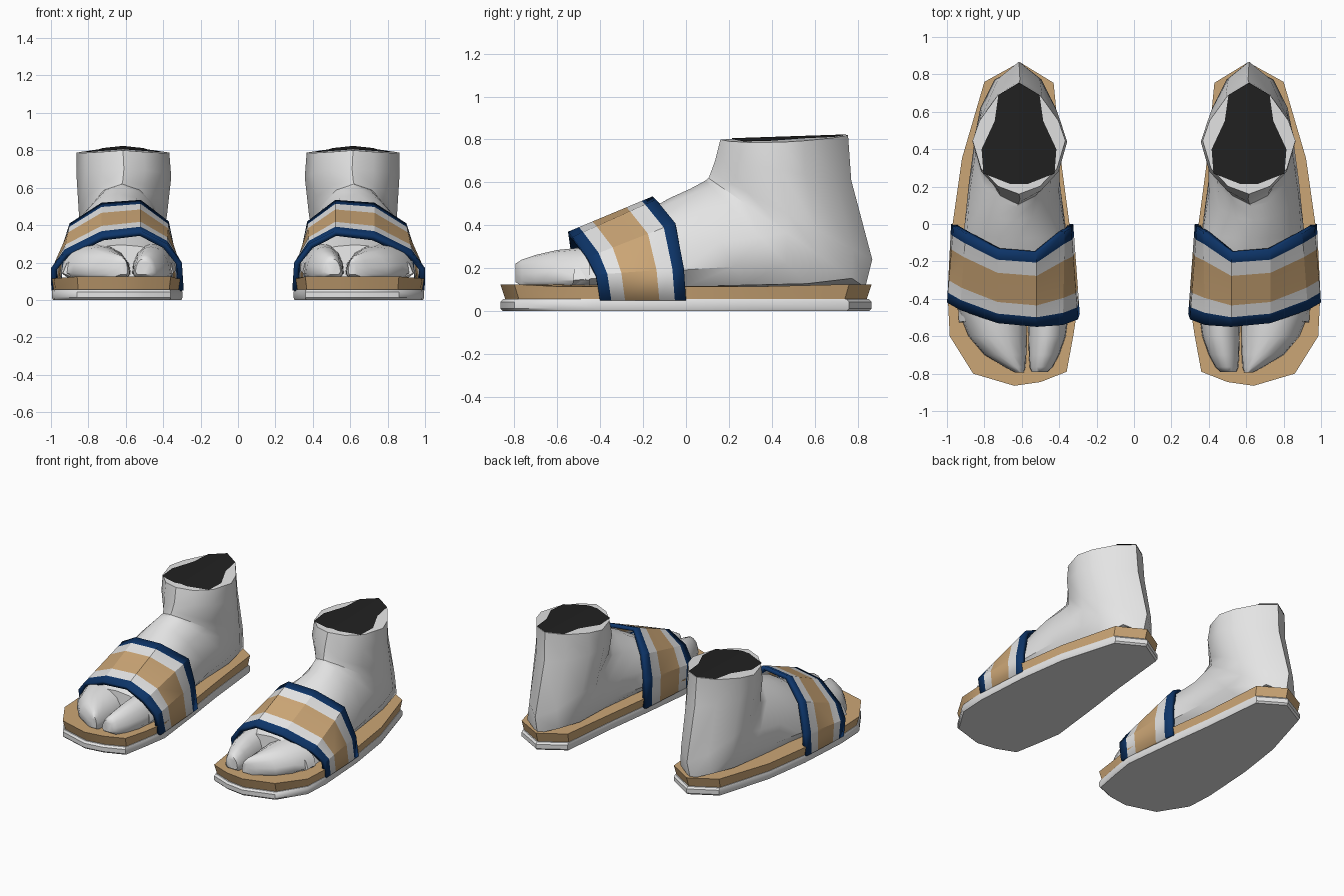
import bpy, bmesh, math
from mathutils import Vector

if "Cube" in bpy.data.objects:
    bpy.data.objects.remove(bpy.data.objects["Cube"])


def material(name, rgb):
    m = bpy.data.materials.new(name)
    m.diffuse_color = (*rgb, 1)
    m.use_nodes = True
    m.node_tree.nodes["Principled BSDF"].inputs["Base Color"].default_value = m.diffuse_color
    return m


WHITE = material("white", (0.78, 0.78, 0.78))
TAN = material("tan", (0.60, 0.38, 0.18))
BLUE = material("navy blue", (0.004, 0.035, 0.14))
BLACK = material("black", (0.015, 0.015, 0.015))


def make(name, verts, faces, mats, side, idx=None, recalc=True, angle=35):
    """Mesh object from points of the +x foot, mirrored when side is -1."""
    me = bpy.data.meshes.new(name)
    me.from_pydata([(x * side, y, z) for x, y, z in verts], [], faces)
    for m in mats:
        me.materials.append(m)
    if idx:
        for p, i in zip(me.polygons, idx):
            p.material_index = i
    bm = bmesh.new()
    bm.from_mesh(me)
    if recalc:
        bmesh.ops.recalc_face_normals(bm, faces=bm.faces)
    elif sum(f.normal.z for f in bm.faces) < 0:
        bmesh.ops.reverse_faces(bm, faces=bm.faces)
    bm.to_mesh(me)
    bm.free()
    ob = bpy.data.objects.new(name, me)
    bpy.context.collection.objects.link(ob)
    bpy.ops.object.select_all(action='DESELECT')
    bpy.context.view_layer.objects.active = ob
    ob.select_set(True)
    bpy.ops.object.shade_smooth_by_angle(angle=math.radians(angle))
    return ob


def loft(rings, caps):
    """Skin closed rings of equal length; caps lists ring numbers to close."""
    n = len(rings[0])
    verts = [p for r in rings for p in r]
    faces = [(i * n + j, i * n + (j + 1) % n, (i + 1) * n + (j + 1) % n, (i + 1) * n + j)
             for i in range(len(rings) - 1) for j in range(n)]
    faces += [tuple(range(c * n, c * n + n)) for c in caps]
    return verts, faces


# Half cross-sections: flat-bottomed for the forefoot, round for the ankle
FLAT = [(0, 0), (.75, 0), (1, .18), (.95, .45), (.72, .76), (.36, .95), (0, 1)]
ROUND = [(0, 0), (.47, .12), (.85, .34), (1, .52), (.82, .77), (.45, .93), (0, 1)]


def section(back, front, cx, hw, skew=0, k=0):
    half = [(a[0] + (b[0] - a[0]) * k, a[1] + (b[1] - a[1]) * k) for a, b in zip(FLAT, ROUND)]
    pts = half + [(-u, v) for u, v in half[-2:0:-1]]
    return [(cx + hw * u + skew * v,
             back[0] + (front[0] - back[0]) * v,
             back[1] + (front[1] - back[1]) * v) for u, v in pts]


def cap_z(x, y):
    """Ankle top: ridge along the middle, falling to both sides."""
    return .80 + .02 * (y - .16) / .6 - .09 * abs(x - .615)


OUTLINE = [(.64, -.865), (.50, -.845), (.36, -.79), (.325, -.6), (.297, -.42),
           (.345, 0), (.385, .3), (.43, .755), (.61, .865), (.80, .76),
           (.92, .35), (.97, 0), (.995, -.4), (.985, -.6), (.86, -.8)]


def outline_ring(z, scale, lift=0):
    return [(.645 + (x - .645) * scale, y * scale, z + lift * (abs(y) > .7))
            for x, y in OUTLINE]


# Strap edges from the outer side over the instep to the inner side
STRAP_FRONT = [(.998, -.40, .05), (1.0, -.42, .17), (.93, -.46, .25), (.73, -.53, .345),
               (.52, -.55, .37), (.38, -.54, .30), (.30, -.51, .20), (.29, -.48, .05)]
STRAP_BACK = [(.978, 0, .05), (.965, -.01, .2), (.90, -.05, .41), (.73, -.14, .52),
              (.52, -.155, .535), (.37, -.04, .42), (.335, -.02, .25), (.325, 0, .05)]
BANDS = [0, .13, .29, .69, .87, 1]

for side, tag in ((1, "right"), (-1, "left")):
    # Layered sole
    v, f = loft([outline_ring(0, .985), outline_ring(.012, 1.0),
                 outline_ring(.043, 1.0), outline_ring(.056, .985)], (0, 3))
    make(tag + "_outsole", v, f, [WHITE], side)
    v, f = loft([outline_ring(.052, .972), outline_ring(.115, 1.0, .01)], (0, 1))
    make(tag + "_footbed", v, f, [TAN], side)

    # Foot, swept from the ball up to the ankle
    rings = [section(*r) for r in (
        ((-.53, .11), (-.51, .295), .645, .295, -.02),
        ((-.40, .11), (-.36, .365), .645, .305, -.04),
        ((-.20, .11), (-.20, .455), .645, .300, -.04),
        ((0.00, .11), (-.08, .525), .64, .275, -.02, .1),
        ((.28, .11), (.02, .57), .64, .250, 0, .2),
        ((.58, .11), (.09, .608), .625, .235, 0, .3),
        ((.835, .11), (.105, .62), .62, .225, 0, .7),
        ((.868, .24), (.115, .645), .615, .235, 0, 1),
        ((.77, .61), (.135, .70), .61, .253, 0, 1),
        ((.755, .815), (.16, .80), .615, .248, 0, 1))]
    rings[-1] = [(x, y, cap_z(x, y)) for x, y, z in rings[-1]]
    v, f = loft(rings, (0,))
    base = 12 * (len(rings) - 1)
    f += [tuple(base + i for i in range(7)), tuple(base + i % 12 for i in range(6, 13))]
    make(tag + "_foot", v, f, [WHITE], side, angle=40)

    # Dark patch on the ankle top
    half = [(0, .755), (.11, .69), (.13, .55), (.20, .40), (.19, .27), (.05, .215), (0, .215)]
    v = [(.615 + s * dx, y, cap_z(.615 + dx, y) + .004) for s in (1, -1) for dx, y in half]
    make(tag + "_ankle_opening", v, [tuple(range(7)), tuple(range(7, 14))], [BLACK],
         side, recalc=False)

    # Toes: y, inner x, outer x, bottom, top
    toe_sets = {
        "big_toe": [(-.45, .345, .568, .11, .30), (-.60, .365, .565, .11, .285),
                    (-.70, .40, .562, .11, .262), (-.765, .435, .558, .118, .24),
                    (-.79, .46, .548, .135, .22)],
        "small_toes": [(-.45, .572, .945, .11, .30), (-.60, .575, .885, .11, .285),
                       (-.70, .576, .80, .11, .262), (-.765, .58, .69, .118, .24),
                       (-.795, .59, .635, .135, .22)]}
    for name, rows in toe_sets.items():
        rings = [section((y, b), (y, t), (x0 + x1) / 2, (x1 - x0) / 2)
                 for y, x0, x1, b, t in rows]
        v, f = loft(rings, (0, len(rings) - 1))
        make(tag + "_" + name, v, f, [WHITE], side, angle=50)

    # Striped strap
    n = len(STRAP_FRONT)
    v = [tuple(Vector(a).lerp(Vector(b), t)) for t in BANDS
         for a, b in zip(STRAP_FRONT, STRAP_BACK)]
    f = [(i * n + j, i * n + j + 1, (i + 1) * n + j + 1, (i + 1) * n + j)
         for i in range(5) for j in range(n - 1)]
    idx = [(0, 1, 2, 1, 0)[i] for i in range(5) for j in range(n - 1)]
    strap = make(tag + "_strap", v, f, [BLUE, WHITE, TAN], side, idx, recalc=False, angle=20)
    thick = strap.modifiers.new("thickness", 'SOLIDIFY')
    thick.thickness = .03
    thick.offset = -1
